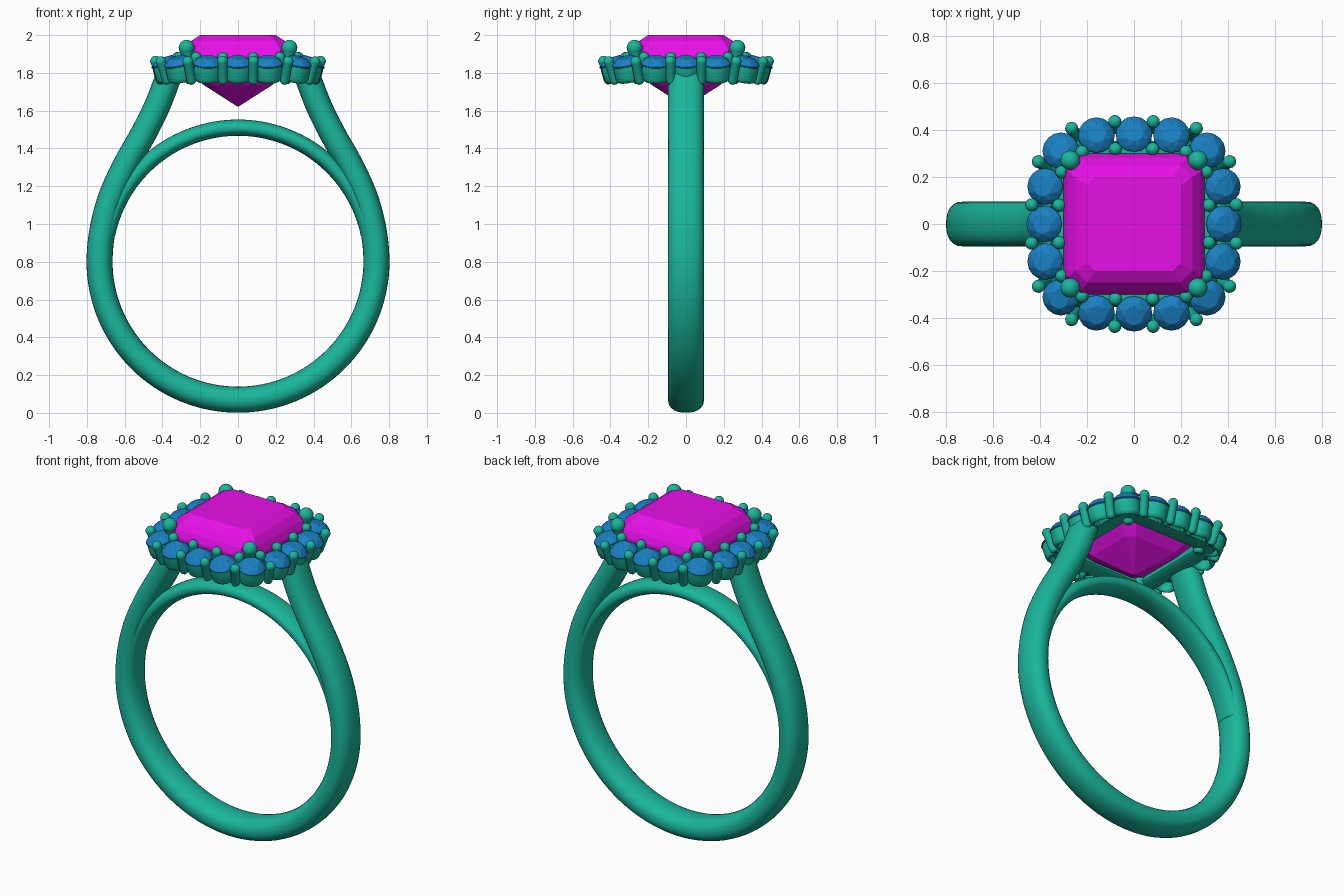
import bpy, bmesh, math
from mathutils import Vector, Matrix

if "Cube" in bpy.data.objects:
    bpy.data.objects.remove(bpy.data.objects["Cube"])

def material(name, rgb):
    m = bpy.data.materials.new(name)
    m.diffuse_color = (*rgb, 1)
    m.use_nodes = True
    m.node_tree.nodes["Principled BSDF"].inputs["Base Color"].default_value = m.diffuse_color
    return m

METAL = material("green_metal", (0.01, 0.47, 0.33))
BLUE = material("blue_stone", (0.01, 0.22, 0.55))
PINK = material("magenta_stone", (0.80, 0.005, 0.80))

def finish(bm, name, mat, smooth=True):
    bmesh.ops.recalc_face_normals(bm, faces=bm.faces)
    me = bpy.data.meshes.new(name)
    bm.to_mesh(me)
    bm.free()
    ob = bpy.data.objects.new(name, me)
    bpy.context.collection.objects.link(ob)
    me.materials.append(mat)
    if smooth:
        bpy.ops.object.select_all(action='DESELECT')
        ob.select_set(True)
        bpy.context.view_layer.objects.active = ob
        bpy.ops.object.shade_smooth_by_angle(angle=math.radians(45))
    return ob

def loft(bm, rings, closed=False, caps=True):
    vs = [[bm.verts.new(p) for p in r] for r in rings]
    n = len(vs[0])
    for i in range(len(vs) if closed else len(vs) - 1):
        a, b = vs[i], vs[(i + 1) % len(vs)]
        for j in range(n):
            bm.faces.new((a[j], a[(j + 1) % n], b[(j + 1) % n], b[j]))
    if caps and not closed:
        bm.faces.new(vs[0])
        bm.faces.new(vs[-1])

def lathe(bm, profile, mat, n=20, closed=False):
    ring = lambda r, h: [mat @ Vector((r * math.cos(2 * math.pi * k / n), r * math.sin(2 * math.pi * k / n), h))
                         for k in range(n)]
    loft(bm, [ring(r, h) for r, h in profile], closed)

def sweep(bm, path, a, b, power=2.3, n=28):
    # superellipse section swept along a path in the xz plane
    rings = []
    for i, p in enumerate(path):
        t = (path[min(i + 1, len(path) - 1)] - path[max(i - 1, 0)]).normalized()
        nor = Vector((t.z, 0, -t.x))
        ring = []
        for k in range(n):
            c, s = math.cos(2 * math.pi * k / n), math.sin(2 * math.pi * k / n)
            u = math.copysign(abs(c) ** (2 / power), c) * a
            v = math.copysign(abs(s) ** (2 / power), s) * b
            ring.append(p + nor * u + Vector((0, v, 0)))
        rings.append(ring)
    loft(bm, rings)

def spline(pts, steps=6):
    # Catmull-Rom through the points
    out = []
    for i in range(len(pts) - 1):
        p0, p1, p2, p3 = (pts[max(0, min(len(pts) - 1, i + k))] for k in (-1, 0, 1, 2))
        for s in range(steps):
            t = s / steps
            out.append(0.5 * (2 * p1 + (p2 - p0) * t + (2 * p0 - 5 * p1 + 4 * p2 - p3) * t * t
                              + (3 * p1 - p0 - 3 * p2 + p3) * t ** 3))
    return out + [pts[-1]]

def arc(r, a0, a1, n):
    return [Vector((r * math.cos(math.radians(a0 + (a1 - a0) * k / n)), 0,
                    0.803 + r * math.sin(math.radians(a0 + (a1 - a0) * k / n)))) for k in range(n + 1)]

def post(bm, p0, p1, r, ball):
    # round wire ending in a ball centred on p1
    p0, p1 = Vector(p0), Vector(p1)
    d = p1 - p0
    L = d.length
    prof = [(r * 0.5, -r * 0.8), (r * 0.9, -r * 0.4), (r, 0)]
    a0 = -math.acos(min(1, r / ball))
    prof += [(ball * math.cos(a0 + (1.5 - a0) * k / 8), L + ball * math.sin(a0 + (1.5 - a0) * k / 8)) for k in range(9)]
    lathe(bm, prof, Matrix.Translation(p0) @ d.to_track_quat('Z', 'Y').to_matrix().to_4x4(), 16)

QUARTERS = [Matrix.Rotation(math.pi / 2 * k, 4, 'Z') for k in range(4)]

# Shank: lower half circle, then both shoulders leaning in to the head
shoulder = [Vector((x, 0, z)) for x, z in
            ((0.717, 0.97), (0.672, 1.14), (0.595, 1.31), (0.505, 1.47), (0.43, 1.62), (0.37, 1.775))]
left = [Vector((-p.x, 0, p.z)) for p in reversed(shoulder)]
bm = bmesh.new()
sweep(bm, spline(left + arc(0.733, 180, 360, 16) + shoulder), 0.069, 0.095)
finish(bm, "shank", METAL)

# Bridge: thin arc closing the finger hole
bm = bmesh.new()
sweep(bm, arc(0.707, 12, 168, 60), 0.043, 0.08)
finish(bm, "bridge", METAL)

# Halo: cups and round stones, tilted outwards
cups, stones = bmesh.new(), bmesh.new()
for q in QUARTERS:
    for x, y in ((0, 0.384), (0.16, 0.38), (-0.16, 0.38), (0.314, 0.314)):
        out = Vector((0.707, 0.707, 0)) if x > 0.3 else Vector((0, 1, 0))
        axis = out * math.sin(0.28) + Vector((0, 0, math.cos(0.28)))
        m = q @ Matrix.Translation((x, y, 1.852)) @ axis.to_track_quat('Z', 'Y').to_matrix().to_4x4()
        lathe(cups, [(0.066, 0), (0.074, -0.006), (0.075, -0.03), (0.075, -0.075), (0.070, -0.09),
                     (0.060, -0.097), (0.050, -0.094), (0.044, -0.085), (0.044, -0.045)], m, 24, True)
        pts = [(0.078, 0.0, 16), (0.078, -0.006, 16), (0.062, 0.019, 8), (0.042, 0.032, 8), (0.004, -0.06, 4)]
        vs = [stones.verts.new(m @ Vector((r * math.cos(2 * math.pi * (k + 0.5 * (i == 2)) / n),
                                           r * math.sin(2 * math.pi * (k + 0.5 * (i == 2)) / n), h)))
              for i, (r, h, n) in enumerate(pts) for k in range(n)]
        bmesh.ops.convex_hull(stones, input=vs)
finish(cups, "stone_cups", METAL)
finish(stones, "halo_stones", BLUE, False)

# Gallery: rounded square band between the cups and the centre stone
def rounded_square(h, r, z, n=6):
    return [Vector((cx * (h - r) + r * math.cos(a), cy * (h - r) + r * math.sin(a), z))
            for i, (cx, cy) in enumerate(((1, 1), (-1, 1), (-1, -1), (1, -1)))
            for a in [math.pi / 2 * (i + k / n) for k in range(n + 1)]]

bm = bmesh.new()
loft(bm, [rounded_square(h, r, z) for h, r, z in
          ((0.25, 0.05, 1.775), (0.26, 0.05, 1.765), (0.345, 0.1, 1.765),
           (0.355, 0.1, 1.78), (0.335, 0.08, 1.862), (0.295, 0.06, 1.862))], closed=True)
finish(bm, "gallery", METAL)

# Bead prongs outside and inside the halo, and four corner claws
beads, claws = bmesh.new(), bmesh.new()
for q in QUARTERS:
    for s in (1, -1):
        for (x0, y0, z0), (x1, y1, z1) in (
                ((0.08, 0.408, 1.76), (0.082, 0.437, 1.862)),
                ((0.247, 0.377, 1.76), (0.266, 0.408, 1.86)),
                ((0.08, 0.315, 1.80), (0.08, 0.32, 1.883)),
                ((0.222, 0.305, 1.80), (0.222, 0.308, 1.883))):
            post(beads, q @ Vector((s * x0, y0, z0)), q @ Vector((s * x1, y1, z1)), 0.025, 0.028)
    post(claws, q @ Vector((0.255, 0.255, 1.77)), q @ Vector((0.272, 0.272, 1.933)), 0.033, 0.042)
finish(beads, "bead_prongs", METAL)
finish(claws, "corner_claws", METAL)

# Centre stone: step cut square with clipped corners
bm = bmesh.new()
vs = []
for h, c, z in ((0.20, 0.035, 2.0), (0.25, 0.05, 1.968), (0.283, 0.06, 1.925), (0.30, 0.07, 1.885),
                (0.30, 0.07, 1.865), (0.185, 0.045, 1.738), (0.003, 0.001, 1.622)):
    for sx in (1, -1):
        for sy in (1, -1):
            vs += [bm.verts.new((sx * h, sy * (h - c), z)), bm.verts.new((sx * (h - c), sy * h, z))]
bmesh.ops.convex_hull(bm, input=vs)
finish(bm, "centre_stone", PINK, False)
